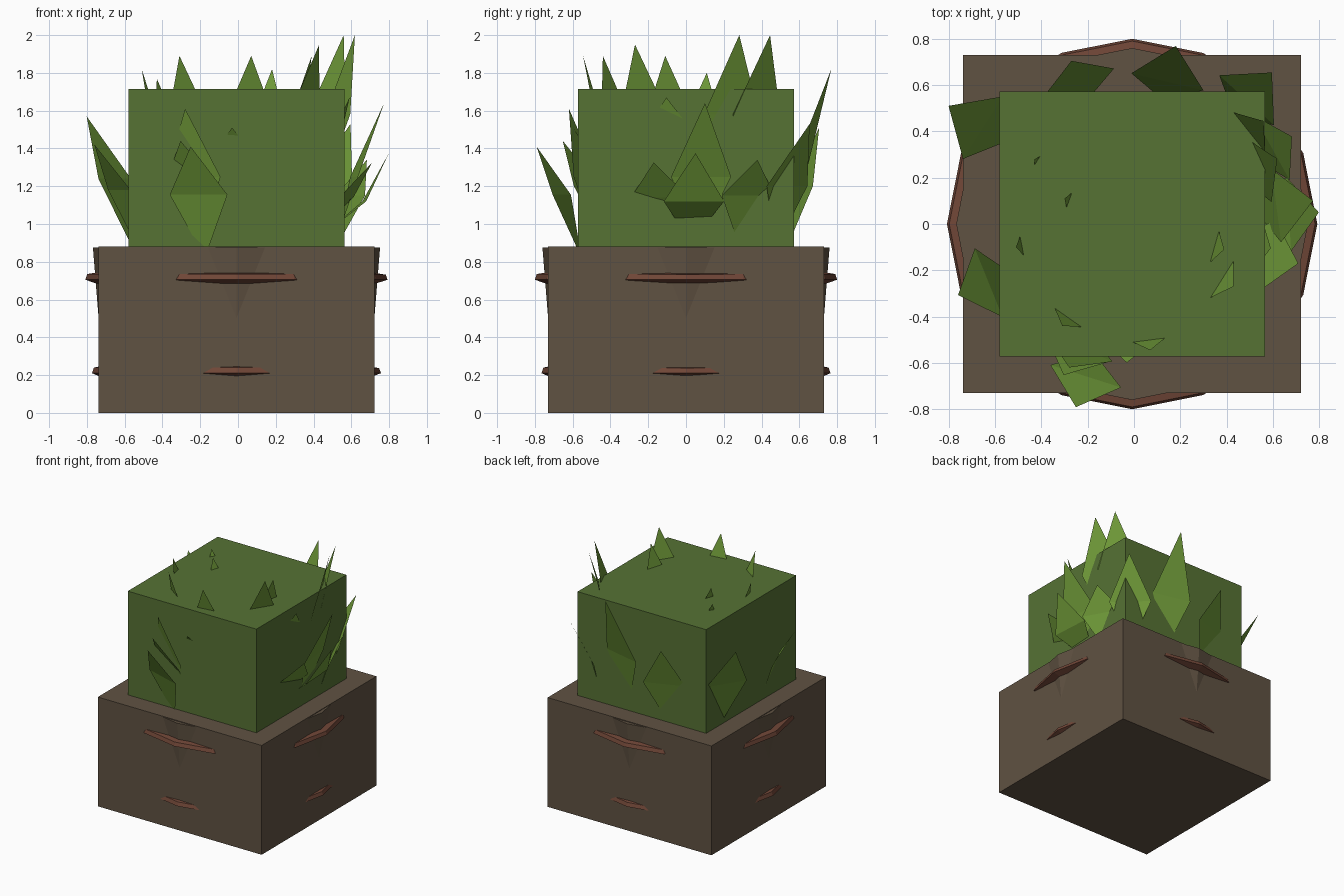
import bpy
from math import cos, sin, radians, degrees, atan2, hypot

if "Cube" in bpy.data.objects:
    bpy.data.objects.remove(bpy.data.objects["Cube"], do_unlink=True)


def material(name, r, g, b):
    linear = [((c / 255 + 0.055) / 1.055) ** 2.4 for c in (r, g, b)] + [1]
    mat = bpy.data.materials.new(name)
    mat.use_nodes = True
    mat.diffuse_color = linear
    mat.node_tree.nodes["Principled BSDF"].inputs["Base Color"].default_value = linear
    return mat


BROWN = material("planter brown", 96, 82, 66)
RUST = material("hoop rust", 112, 70, 55)
GREEN = material("hedge green", 86, 114, 52)
LEAF = material("leaf green", 110, 152, 56)
CENTRE = -0.008


def mesh_object(name, verts, faces, mat):
    mesh = bpy.data.meshes.new(name)
    mesh.from_pydata(verts, [], faces)
    mesh.materials.append(mat)
    obj = bpy.data.objects.new(name, mesh)
    bpy.context.collection.objects.link(obj)
    return obj


def block(name, width, low, high, mat):
    bpy.ops.mesh.primitive_cube_add(size=1, location=(CENTRE, 0, (low + high) / 2))
    obj = bpy.context.object
    obj.name = name
    obj.scale = (width, width, high - low)
    obj.data.materials.append(mat)


def hoop(name, z, radius, depth):
    # Sixteen-sided band with a slanted outer face
    section = [(radius - depth, z + 0.04), (radius - 0.01, z + 0.03),
               (radius, z), (radius - depth, z - 0.025)]
    sides, n = 16, len(section)
    verts, faces = [], []
    for i in range(sides):
        a = radians(360 * i / sides)
        verts += [(CENTRE + r * cos(a), r * sin(a), h) for r, h in section]
        for j in range(n):
            k, nxt = (j + 1) % n, (i + 1) % sides
            faces.append((i * n + j, i * n + k, nxt * n + k, nxt * n + j))
    obj = mesh_object(name, verts, faces, RUST)
    # Overlapping band end on the left side: the band steps in after the seam
    for v in obj.data.vertices[:n]:
        v.co.z = z + (v.co.z - z) * 0.9


def leaf(name, angle, tip, mid, base, width=0.32):
    # Kite-shaped blade folded across its widest line, radiating from the axis
    a = radians(angle)

    def point(rz, side=0):
        r, z = rz
        return (r * cos(a) - side * sin(a), r * sin(a) + side * cos(a), z)

    h = width / 2
    mesh_object(name, [point(base), point(mid, -h), point(mid, h), point(tip)],
                [(0, 1, 2), (1, 3, 2)], LEAF)


# Planter box with the tapered tub that bulges through its sides
block("planter_box", 1.46, 0, 0.88, BROWN)
bpy.ops.mesh.primitive_cone_add(vertices=16, radius1=0.69, radius2=0.76, depth=0.87,
                                location=(CENTRE, 0, 0.44), rotation=(0, 0, 0))
tub = bpy.context.object
tub.name = "planter_tub"
tub.data.materials.append(BROWN)
hoop("upper_hoop", 0.705, 0.8, 0.07)
hoop("lower_hoop", 0.21, 0.765, 0.06)

# Foliage block
block("hedge_block", 1.146, 0.86, 1.715, GREEN)

# Side leaves: angle, then (radius, height) of tip, fold and base
side_leaves = [
    (252.4, (0.83, 1.41), (0.69, 1.155), (0.58, 0.82)),
    (245.7, (0.68, 1.61), (0.58, 1.25), (0.5, 0.85)),
    (245, (0.72, 1.44), (0.58, 1.2), (0.45, 0.85)),
    (267, (0.6, 1.51), (0.46, 1.3), (0.4, 0.95)),
    (147.5, (0.95, 1.57), (0.774, 1.24), (0.66, 0.87)),
    (202, (0.82, 1.42), (0.677, 1.18), (0.57, 0.87)),
    (111, (0.755, 1.51), (0.658, 1.2), (0.57, 0.87)),
    (76.8, (0.79, 1.82), (0.631, 1.33), (0.55, 0.93)),
    (7.4, (0.78, 1.64), (0.62, 1.25), (0.52, 0.9)),
    (3.6, (0.8, 1.375), (0.67, 1.12), (0.4, 0.9)),
    (346.5, (0.73, 1.325), (0.59, 1.14), (0.4, 0.92)),
    (29, (0.78, 1.34), (0.68, 1.15), (0.59, 0.87)),
    (47.7, (0.885, 1.53), (0.723, 1.2), (0.64, 0.87)),
    (38.5, (0.715, 2.0), (0.6, 1.58), (0.52, 1.2)),
    (24.5, (0.68, 2.0), (0.58, 1.58), (0.5, 1.2)),
    (350, (0.6, 1.67), (0.52, 1.45), (0.45, 1.1)),
]
for i, spec in enumerate(side_leaves):
    leaf(f"side_leaf_{i + 1}", *spec)

# Leaf tips poking through the top
top_tips = [(-0.31, -0.44, 1.89), (0.07, -0.545, 1.89), (0.39, -0.11, 1.89),
            (0.43, -0.27, 1.95), (-0.43, 0.28, 1.77), (-0.51, -0.1, 1.82),
            (-0.3, 0.11, 1.8)]
for i, (x, y, z) in enumerate(top_tips):
    r = hypot(x, y)
    leaf(f"top_leaf_{i + 1}", degrees(atan2(y, x)), (r, z),
         (r - 0.1, z - 0.4), (r - 0.2, z - 0.75))
